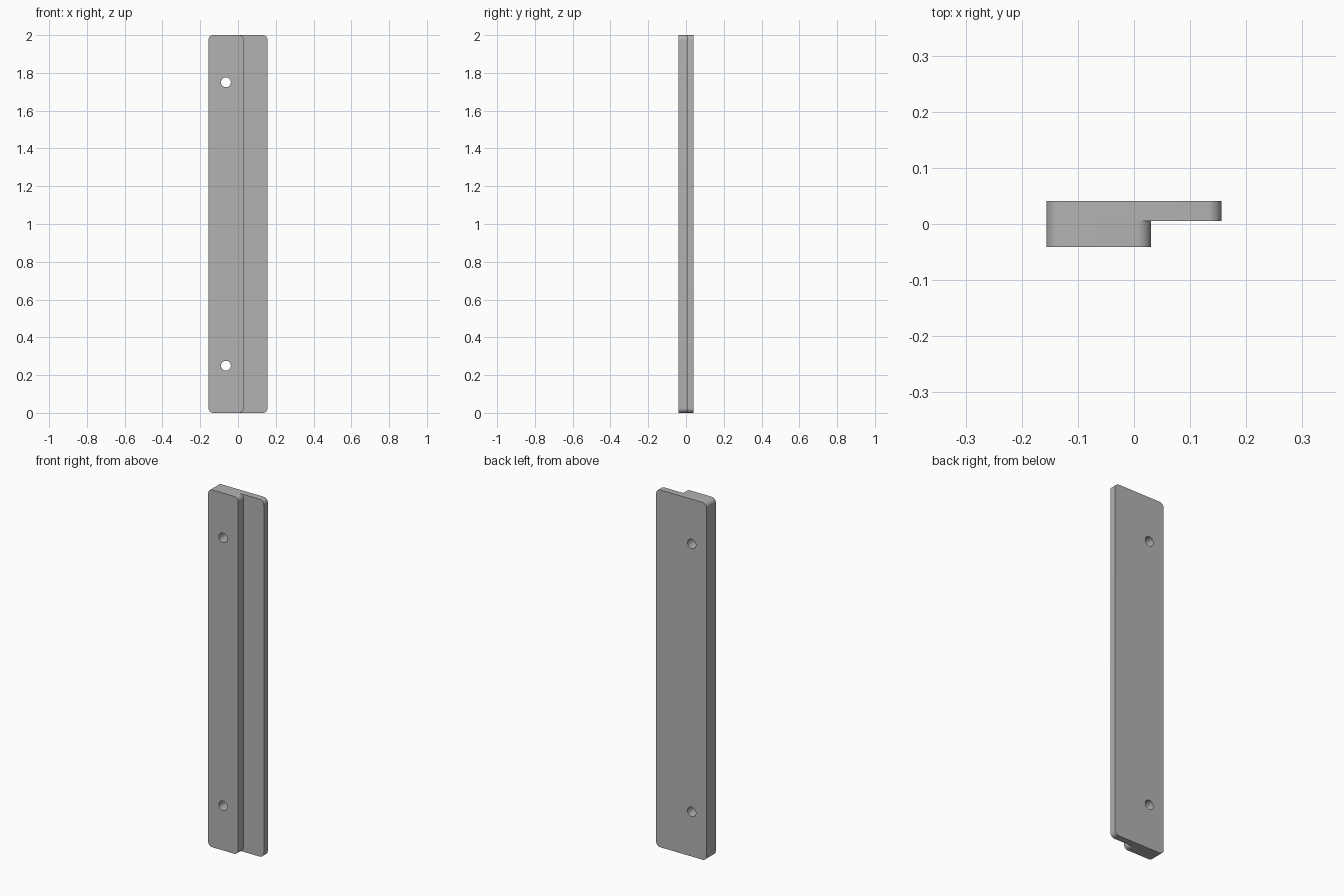
import bpy, bmesh, math
from mathutils import Matrix

cube = bpy.data.objects.get("Cube")
if cube:
    bpy.data.objects.remove(cube, do_unlink=True)

# Single grey material
grey = bpy.data.materials.new("plain_grey")
grey.use_nodes = True
colour = (0.45, 0.45, 0.45, 1)
grey.diffuse_color = colour
grey.node_tree.nodes["Principled BSDF"].inputs["Base Color"].default_value = colour

LEFT, STEP, RIGHT = -0.156, 0.03, 0.156
FRONT, LEDGE, BACK = -0.041, 0.005, 0.041
HEIGHT, RADIUS = 2.0, 0.025
HOLE_X, HOLE_R = -0.064, 0.026


def add_object(name, bm):
    bmesh.ops.recalc_face_normals(bm, faces=bm.faces)
    mesh = bpy.data.meshes.new(name)
    bm.to_mesh(mesh)
    bm.free()
    mesh.materials.append(grey)
    obj = bpy.data.objects.new(name, mesh)
    bpy.context.collection.objects.link(obj)
    return obj


def rounded_slab(name, x0, x1, y0, y1):
    """Upright slab whose four corners are rounded in the front outline."""
    bm = bmesh.new()
    corners = [(x0, 0), (x1, 0), (x1, HEIGHT), (x0, HEIGHT)]
    centres = [(x0 + RADIUS, RADIUS), (x1 - RADIUS, RADIUS),
               (x1 - RADIUS, HEIGHT - RADIUS), (x0 + RADIUS, HEIGHT - RADIUS)]
    outline = []
    for i, (cx, cz) in enumerate(centres):
        for k in range(9):
            a = math.pi + (i + k / 8) * math.pi / 2
            outline.append(bm.verts.new((cx + RADIUS * math.cos(a), y0,
                                         cz + RADIUS * math.sin(a))))
    face = bm.faces.new(outline)
    ext = bmesh.ops.extrude_face_region(bm, geom=[face], use_keep_orig=True)
    moved = [g for g in ext["geom"] if isinstance(g, bmesh.types.BMVert)]
    bmesh.ops.translate(bm, verts=moved, vec=(0, y1 - y0, 0))
    return add_object(name, bm)


def apply_boolean(target, other, operation):
    mod = target.modifiers.new(operation.title(), 'BOOLEAN')
    mod.operation = operation
    mod.solver = 'EXACT'
    mod.object = other
    bpy.context.view_layer.objects.active = target
    bpy.ops.object.modifier_apply(modifier=mod.name)
    bpy.data.objects.remove(other, do_unlink=True)


# Wide back plate joined to the narrow raised front block
strip = rounded_slab("stepped_strip", LEFT, RIGHT, LEDGE, BACK)
apply_boolean(strip, rounded_slab("front_block", LEFT, STEP, FRONT, LEDGE), 'UNION')

# Two screw holes through both layers
bm = bmesh.new()
for z in (0.25, 1.75):
    place = Matrix.Translation((HOLE_X, 0, z)) @ Matrix.Rotation(math.pi / 2, 4, 'X')
    bmesh.ops.create_cone(bm, cap_ends=True, segments=32, radius1=HOLE_R,
                          radius2=HOLE_R, depth=0.3, matrix=place)
apply_boolean(strip, add_object("hole_cutter", bm), 'DIFFERENCE')

# Smooth rounded corners and holes, crisp edges elsewhere
bpy.ops.object.select_all(action='DESELECT')
strip.select_set(True)
bpy.context.view_layer.objects.active = strip
bpy.ops.object.shade_smooth_by_angle(angle=math.radians(30))
